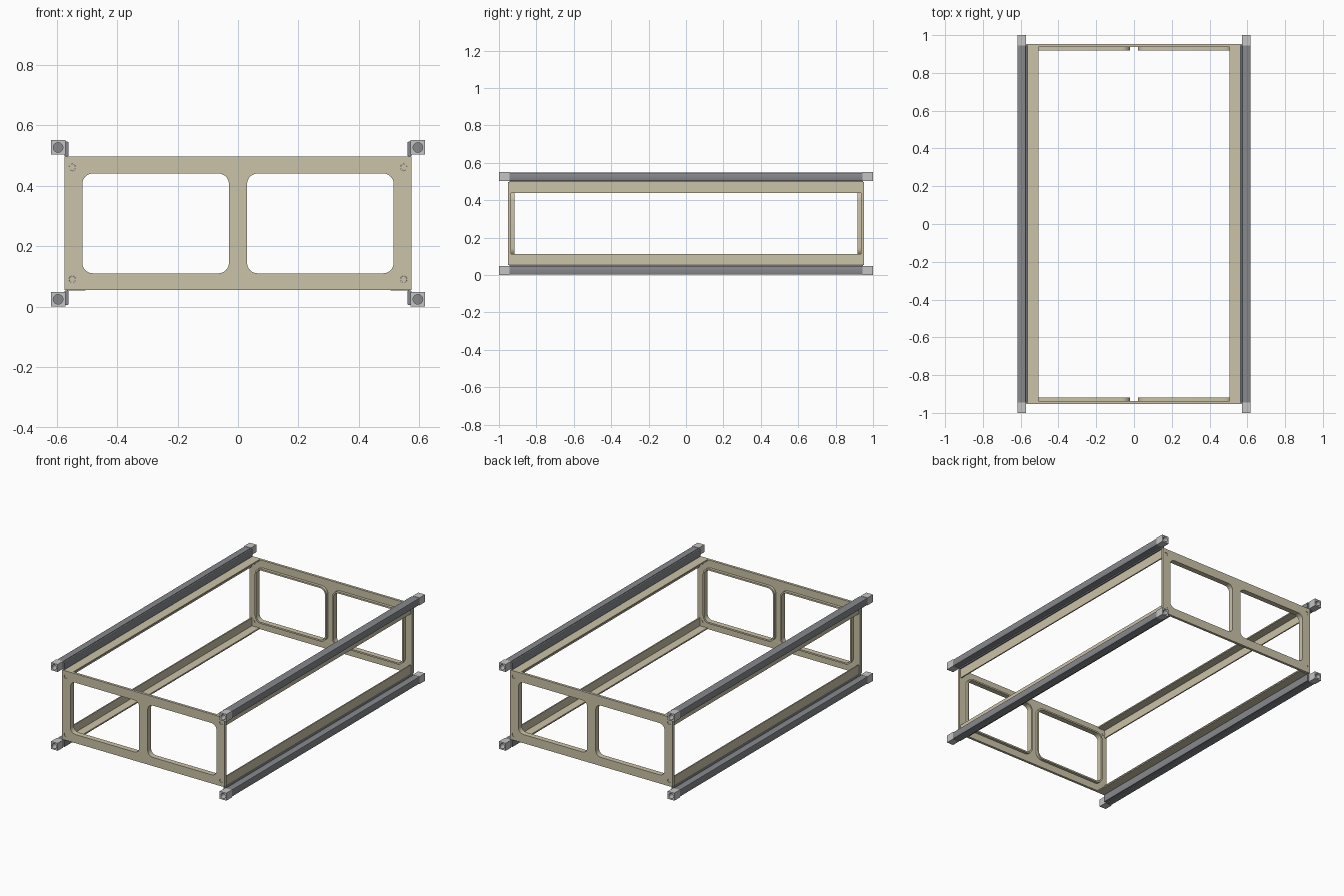
import bpy, bmesh
from math import sin, cos, pi, radians

cube = bpy.data.objects.get("Cube")
if cube:
    bpy.data.objects.remove(cube, do_unlink=True)

MID_Z = 0.275  # height of the mirror plane between lower and upper parts


def material(name, rgb):
    m = bpy.data.materials.new(name)
    m.use_nodes = True
    m.diffuse_color = (*rgb, 1)
    m.node_tree.nodes["Principled BSDF"].inputs["Base Color"].default_value = (*rgb, 1)
    return m


TAN = material("tan sheet metal", (0.60, 0.54, 0.39))
GREY = material("dark grey rail", (0.24, 0.25, 0.27))
LIGHT = material("light grey cap", (0.56, 0.56, 0.56))


def rounded(x0, x1, z0, z1, r=0.0, steps=8):
    """Rectangle outline with optional rounded corners."""
    if r == 0:
        return [(x0, z0), (x1, z0), (x1, z1), (x0, z1)]
    pts = []
    corners = [(x1 - r, z1 - r), (x0 + r, z1 - r), (x0 + r, z0 + r), (x1 - r, z0 + r)]
    for q, (cx, cz) in enumerate(corners):
        for i in range(steps + 1):
            a = pi / 2 * (q + i / steps)
            pts.append((cx + r * cos(a), cz + r * sin(a)))
    return pts


def circle(cx, cz, r, n=24):
    return [(cx + r * cos(2 * pi * i / n), cz + r * sin(2 * pi * i / n)) for i in range(n)]


def flip(loop, sx, sz):
    return [(x * sx, MID_Z + (z - MID_Z) * sz) for x, z in loop]


def extrude(name, loops, y0, y1, mat):
    """Extrude outlines (outer first, then holes) in x-z from y0 to y1."""
    cu = bpy.data.curves.new(name, "CURVE")
    cu.dimensions = "2D"
    cu.fill_mode = "BOTH"
    cu.extrude = abs(y1 - y0) / 2
    for loop in loops:
        sp = cu.splines.new("POLY")
        sp.points.add(len(loop) - 1)
        for p, (x, z) in zip(sp.points, loop):
            p.co = (x, z, 0, 1)
        sp.use_cyclic_u = True
    tmp = bpy.data.objects.new(name + "_outline", cu)
    bpy.context.collection.objects.link(tmp)
    bpy.context.view_layer.update()
    me = bpy.data.meshes.new_from_object(tmp.evaluated_get(bpy.context.evaluated_depsgraph_get()))
    bpy.data.objects.remove(tmp, do_unlink=True)
    bm = bmesh.new()
    bm.from_mesh(me)
    for v in bm.verts:
        x, z, d = v.co
        v.co = (x, (y0 + y1) / 2 - d, z)
    bmesh.ops.remove_doubles(bm, verts=bm.verts, dist=1e-5)
    bmesh.ops.recalc_face_normals(bm, faces=bm.faces)
    bm.to_mesh(me)
    bm.free()
    me.materials.clear()
    me.materials.append(mat)
    ob = bpy.data.objects.new(name, me)
    bpy.context.collection.objects.link(ob)
    bpy.ops.object.select_all(action="DESELECT")
    ob.select_set(True)
    bpy.context.view_layer.objects.active = ob
    bpy.ops.object.shade_smooth_by_angle(angle=radians(30))
    return ob


SIDES = ((1, "left"), (-1, "right"))
LEVELS = ((1, "lower"), (-1, "upper"))
ENDS = ((-1, "front"), (1, "back"))

# Profiles for the lower left corner
rail = rounded(0.573, 0.617, 0.002, 0.047, 0.004, 2)
lip = rounded(0.56, 0.574, 0.005, 0.053, 0.004, 3)
angle = [(0.505, 0.053), (0.565, 0.053), (0.565, 0.112),
         (0.557, 0.112), (0.557, 0.061), (0.505, 0.061)]
cap = rounded(0.571, 0.618, 0.0, 0.048)
cap_hole = circle(0.595, 0.024, 0.016)
screw = (0.548, 0.09)

# Long rails, support angles and end caps at the four corners
for sx, side in SIDES:
    for sz, level in LEVELS:
        tag = f"{level}_{side}"
        extrude(f"rail_{tag}", [flip(rail, sx, sz)], -0.947, 0.947, GREY)
        extrude(f"rail_lip_{tag}", [flip(lip, sx, sz)], -0.945, 0.945, GREY)
        extrude(f"support_angle_{tag}", [flip(angle, sx, sz)], -0.936, 0.936, TAN)
        for sy, end in ENDS:
            extrude(f"cap_{tag}_{end}", [flip(cap, sx, sz), flip(cap_hole, sx, sz)],
                    sy * 0.945, sy * 1.0, LIGHT)

# End plates with two windows, raised window rims inside and flush screws
window = rounded(0.03, 0.515, 0.11, 0.44, 0.035)
rim = rounded(0.02, 0.525, 0.10, 0.45, 0.045)
for sy, end in ENDS:
    loops = [rounded(-0.573, 0.573, 0.055, 0.497)]
    loops += [flip(window, sx, 1) for sx, _ in SIDES]
    holes = [flip(circle(*screw, 0.011), sx, sz) for sx, _ in SIDES for sz, _ in LEVELS]
    extrude(f"end_plate_{end}", loops + holes, sy * 0.936, sy * 0.952, TAN)
    for sx, side in SIDES:
        extrude(f"window_rim_{end}_{side}", [flip(rim, sx, 1), flip(window, sx, 1)],
                sy * 0.918, sy * 0.936, TAN)
        for sz, level in LEVELS:
            extrude(f"screw_{end}_{level}_{side}", [flip(circle(*screw, 0.0105), sx, sz)],
                    sy * 0.934, sy * 0.95, TAN)
